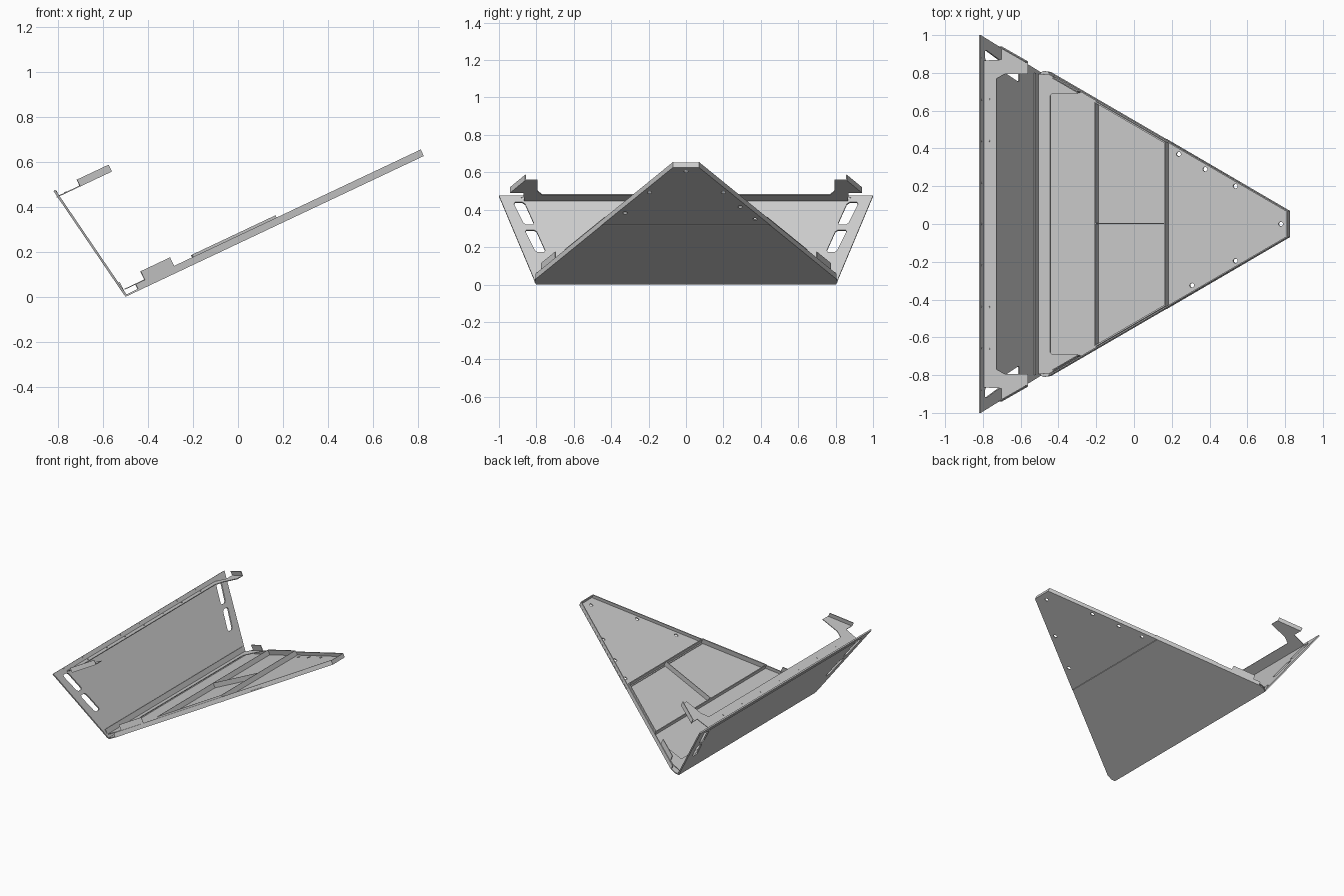
import bpy, bmesh, math
from mathutils import Vector

cube = bpy.data.objects.get("Cube")
if cube:
    bpy.data.objects.remove(cube, do_unlink=True)

# One bare-metal colour
GREY = (0.6, 0.6, 0.6, 1)
metal = bpy.data.materials.new("light grey metal")
metal.use_nodes = True
metal.diffuse_color = GREY
metal.node_tree.nodes["Principled BSDF"].inputs["Base Color"].default_value = GREY

SLOPE = 0.472                                   # floor and shelf pitch
UP = Vector((-SLOPE, 0, 1)).normalized()        # floor normal
LEAN = 0.68                                     # wall lean
INWARD = Vector((1, 0, LEAN)).normalized()      # wall normal


def floor_at(x, y, h=0):
    return Vector((x, y, SLOPE * (x + 0.5))) + UP * h


def shelf_at(x, y, h=0):
    return Vector((x, y, 0.443 + SLOPE * (x + 0.8))) + UP * h


def wall_at(y, z, h=0):
    return Vector((-0.5 - LEAN * z, y, z)) + INWARD * h


def slab(name, loops, offset):
    """Fill an outline (plus hole loops) and give it thickness."""
    bm = bmesh.new()
    edges = []
    for loop in loops:
        vs = [bm.verts.new(p) for p in loop]
        edges += [bm.edges.new((v, vs[i - 1])) for i, v in enumerate(vs)]
    bmesh.ops.triangle_fill(bm, edges=edges, use_beauty=True)
    out = bmesh.ops.extrude_face_region(bm, geom=bm.faces[:])
    bmesh.ops.translate(bm, vec=offset,
                        verts=[g for g in out["geom"] if isinstance(g, bmesh.types.BMVert)])
    bmesh.ops.recalc_face_normals(bm, faces=bm.faces[:])
    mesh = bpy.data.meshes.new(name)
    bm.to_mesh(mesh)
    bm.free()
    mesh.materials.append(metal)
    ob = bpy.data.objects.new(name, mesh)
    bpy.context.collection.objects.link(ob)
    return ob


def fin(name, at, p, q, low, high, thick):
    """Thin strip standing square on a tilted sheet."""
    side = UP.cross(at(*q) - at(*p)).normalized()
    slab(name, [[at(*p, low), at(*q, low), at(*q, high), at(*p, high)]], side * thick)


def mirrored(half):
    return half + [(x, -y) for x, y in reversed(half)]


def circle(cx, cy, r, n=12):
    return [(cx + r * math.cos(math.tau * i / n), cy + r * math.sin(math.tau * i / n))
            for i in range(n)]


def half_width(x):
    return 0.805 - 0.581 * (x + 0.44)


SEAM, TIP = 0.17, 0.825

# Floor, in two sheets that meet at the seam
rear = mirrored([(-0.5, 0.80), (-0.475, 0.81), (-0.44, 0.805), (SEAM, half_width(SEAM))])
front = mirrored([(SEAM + 0.003, half_width(SEAM)), (TIP, half_width(TIP))])
holes = [circle(x, y, 0.012) for x, y in
         [(0.24, 0.37), (0.38, 0.29), (0.54, 0.2), (0.78, 0), (0.54, -0.195), (0.31, -0.325)]]
slab("floor_rear", [[floor_at(*p) for p in rear]], UP * 0.008)
slab("floor_front", [[floor_at(*p) for p in loop] for loop in [front] + holes], UP * 0.008)

# Turned-up floor edges, side doublers and corner tabs
for s, side in ((1, "left"), (-1, "right")):
    def edge(x, inset=0):
        return (x, s * (half_width(x) - inset))
    fin(side + "_floor_flange", floor_at, edge(-0.44), edge(TIP), 0, 0.032, -s * 0.006)
    fin(side + "_side_doubler", floor_at, edge(-0.185, 0.008), edge(SEAM + 0.015, 0.008),
        0.005, 0.043, -s * 0.008)
    fin(side + "_corner_tab", floor_at, edge(-0.40, 0.006), edge(-0.27, 0.006),
        0.03, 0.074, -s * 0.005)
    fin(side + "_ear_flange", shelf_at, (-0.70, s * 0.94), (-0.56, s * 0.86),
        0, 0.034, -s * 0.005)
fin("tip_flange", floor_at, (TIP, -half_width(TIP)), (TIP, half_width(TIP)), 0, 0.03, 0.006)
fin("rear_flange", floor_at, (-0.5, -0.80), (-0.5, 0.80), 0, 0.07, -0.006)

# Floor ribs
for name, x in (("rear_rib", -0.185), ("front_rib", SEAM + 0.015)):
    w = half_width(x) - 0.012
    fin(name, floor_at, (x, -w), (x, w), 0.005, 0.043, 0.006)
fin("centre_rib", floor_at, (-0.185, 0), (SEAM + 0.015, 0), 0.005, 0.043, 0.004)

# Raised stiffener plate around the rear of the floor
plate = mirrored([(-0.49, 0.795), (-0.43, 0.79), (-0.27, 0.697),
                  (-0.29, 0.69), (-0.42, 0.69), (-0.43, 0.68)])
slab("rear_stiffener", [[floor_at(x, y, 0.03) for x, y in plate]], UP * 0.004)

# Leaning wall with two slots at each end
wall = [(-0.805, 0.006), (0.805, 0.006), (1.0, 0.47), (-1.0, 0.47)]
upper = [(0.915, 0.435), (0.875, 0.435), (0.86, 0.425), (0.815, 0.325),
         (0.82, 0.315), (0.855, 0.315), (0.87, 0.325), (0.92, 0.425)]
lower = [(y - 0.062, z - 0.148) for y, z in upper]
slots = [[(s * y, z) for y, z in slot] for slot in (upper, lower) for s in (1, -1)]
slab("wall", [[wall_at(*p) for p in loop] for loop in [wall] + slots], INWARD * 0.01)

# Shelf under the wall's top lip, with an ear at each end
shelf = mirrored([(-0.805, 0.865), (-0.70, 0.87), (-0.70, 0.938), (-0.56, 0.858),
                  (-0.56, 0.795), (-0.68, 0.795), (-0.725, 0.77)])
slab("shelf", [[shelf_at(*p) for p in shelf]], UP * 0.005)

# Small fasteners along the wall lip and the shelf
for i in range(-4, 5):
    y = i * 0.22
    slab("lip_fastener", [[wall_at(a, b, 0.009) for a, b in circle(y, 0.462, 0.005, 8)]],
         INWARD * 0.003)
    if abs(y) < 0.8:
        slab("shelf_fastener", [[shelf_at(a, b, 0.004) for a, b in circle(-0.765, y, 0.005, 8)]],
             UP * 0.003)
